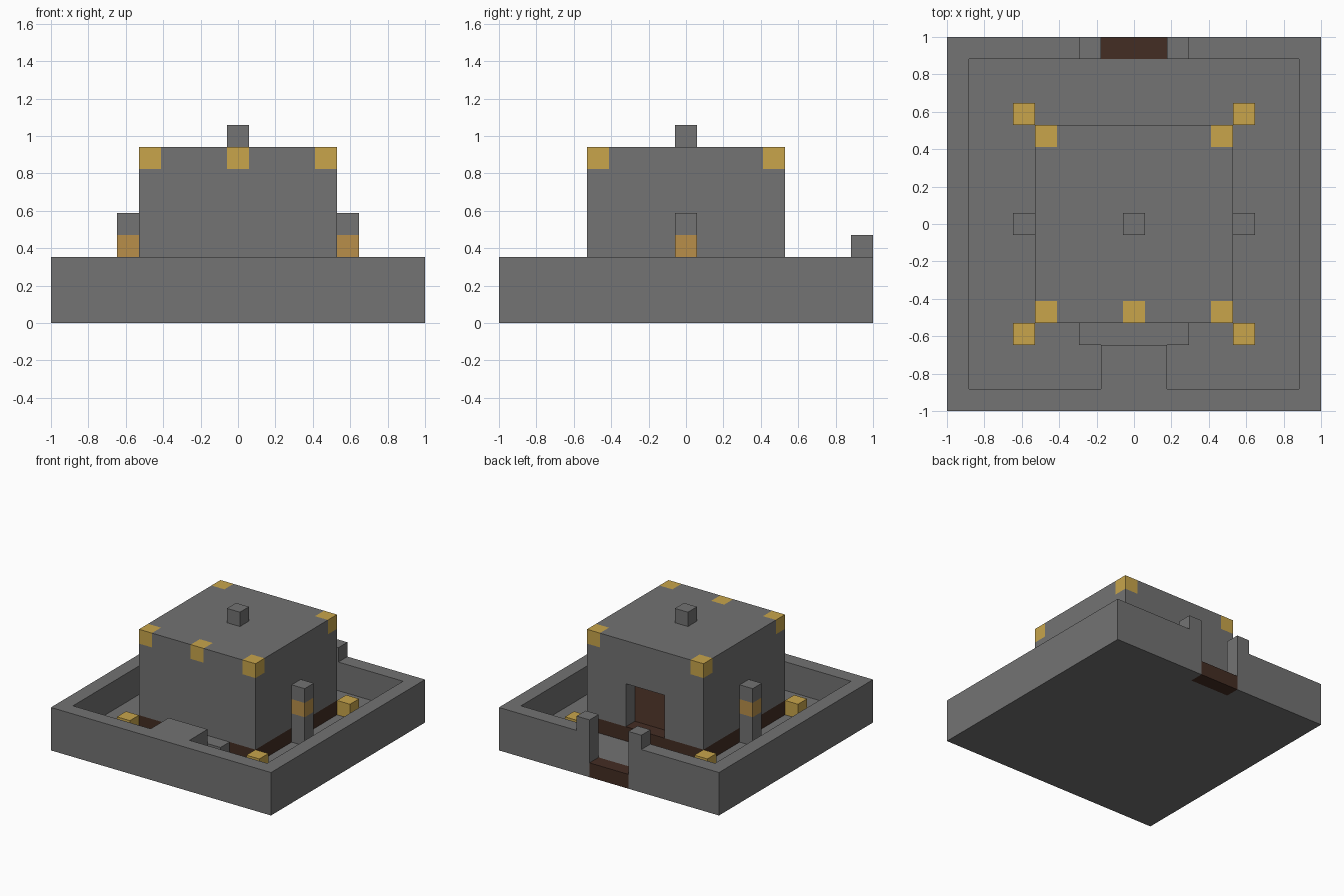
import bpy
import bmesh
from mathutils import Vector

U = 2 / 17  # edge of one building block


def srgb(*rgb):
    return [(c / 255 / 12.92) if c < 11 else ((c / 255 + 0.055) / 1.055) ** 2.4 for c in rgb]


def material(name, *rgb):
    m = bpy.data.materials.new(name)
    col = (*srgb(*rgb), 1)
    m.use_nodes = True
    m.diffuse_color = col
    bsdf = m.node_tree.nodes["Principled BSDF"]
    bsdf.inputs["Base Color"].default_value = col
    bsdf.inputs["Roughness"].default_value = 0.8
    return m


STONE, GOLD, AMBER, EARTH, DOOR = range(5)
MATS = [material("stone grey", 115, 115, 115), material("gold", 200, 165, 75),
        material("amber", 184, 143, 74), material("earth brown", 68, 45, 35),
        material("door brown", 84, 56, 44)]


def block_range(xs, ys, zs):
    """All block coordinates inside inclusive ranges."""
    return {(x, y, z) for x in range(xs[0], xs[1] + 1)
            for y in range(ys[0], ys[1] + 1) for z in range(zs[0], zs[1] + 1)}


def build(name, cells, rule=lambda c, d: STONE):
    """Skin a set of blocks; rule(cell, face direction) picks the colour."""
    bm = bmesh.new()
    for c in cells:
        for axis in range(3):
            for sign in (-1, 1):
                d = [0, 0, 0]
                d[axis] = sign
                if tuple(a + b for a, b in zip(c, d)) in cells:
                    continue
                n = Vector(d)
                u = Vector([int(i == (axis + 1) % 3) for i in range(3)])
                v = n.cross(u)
                mid = Vector(c) + Vector((0, 0, 0.5)) + n / 2
                ring = [mid + (u * a + v * b) / 2
                        for a, b in ((-1, -1), (1, -1), (1, 1), (-1, 1))]
                f = bm.faces.new([bm.verts.new(p * U) for p in ring])
                f.material_index = rule(c, tuple(d))
    bmesh.ops.remove_doubles(bm, verts=bm.verts, dist=U / 100)
    bmesh.ops.dissolve_limit(bm, angle_limit=0.01, verts=bm.verts,
                             edges=bm.edges, delimit={'MATERIAL'})
    mesh = bpy.data.meshes.new(name)
    bm.to_mesh(mesh)
    bm.free()
    for m in MATS:
        mesh.materials.append(m)
    ob = bpy.data.objects.new(name, mesh)
    bpy.context.collection.objects.link(ob)
    return ob


if "Cube" in bpy.data.objects:
    bpy.data.objects.remove(bpy.data.objects["Cube"])

# Courtyard floor with surrounding wall, open at the back gate
gate = block_range((-1, 1), (8, 8), (0, 2))
sill = block_range((-1, 1), (8, 8), (0, 0))
court = block_range((-7, 7), (-7, 7), (1, 2))
wall = block_range((-8, 8), (-8, 8), (0, 2)) - court - (gate - sill)
build("courtyard_wall", wall, lambda c, d: EARTH if c in sill else STONE)

# Front ramp block and the step behind it
build("front_bridge", block_range((-1, 1), (-7, -6), (1, 2)))
build("front_step", block_range((-2, 2), (-5, -5), (1, 1)))

# House: brown footing, recessed back door, gold roof corners
doorway = block_range((-1, 1), (4, 4), (2, 4))
house = block_range((-4, 4), (-4, 4), (1, 7)) - doorway
gold_blocks = {(x, y, 7) for x in (-4, 4) for y in (-4, 4)} | {(0, -4, 7)}


def house_colour(c, d):
    if c in gold_blocks:
        return GOLD
    if c[2] == 1:
        return EARTH
    if d == (0, 1, 0) and c[1] == 3:
        return DOOR
    return STONE


build("house", house, house_colour)
build("roof_finial", {(0, 0, 8)})

# Paired parts on both sides
for side, s in (("left", 1), ("right", -1)):
    build(side + "_gate_post", {(2 * s, 8, 3)})
    build(side + "_pillar", block_range((5 * s, 5 * s), (0, 0), (1, 4)),
          lambda c, d: AMBER if c[2] == 3 else STONE)
    for end, y in (("front", -5), ("back", 5)):
        build(f"{side}_{end}_corner_block", {(5 * s, y, 1)}, lambda c, d: GOLD)
